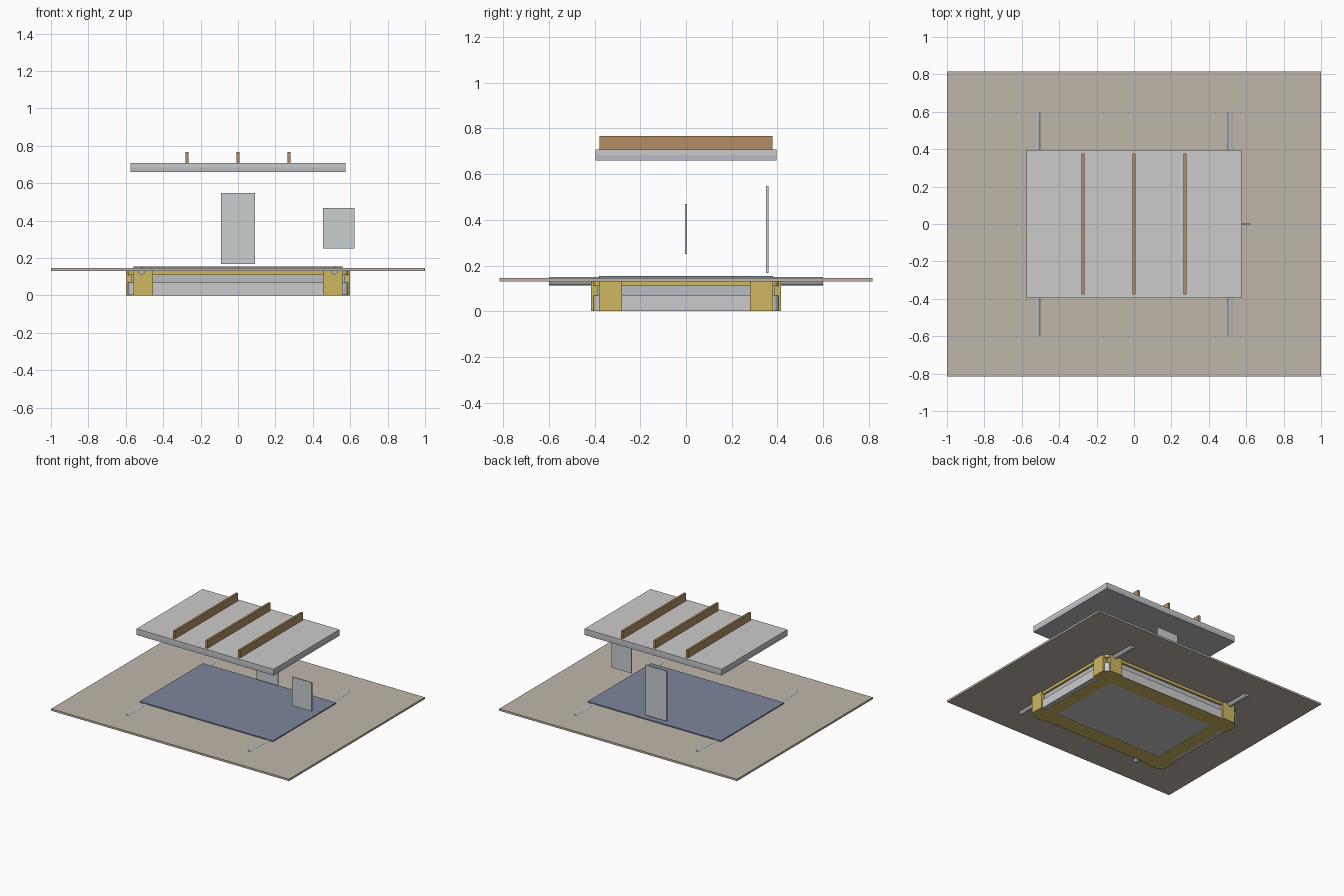
import bpy, bmesh
from math import pi

if "Cube" in bpy.data.objects:
    bpy.data.objects.remove(bpy.data.objects["Cube"])


def mat(name, r, g, b):
    m = bpy.data.materials.new(name)
    m.diffuse_color = (r, g, b, 1)
    m.use_nodes = True
    m.node_tree.nodes["Principled BSDF"].inputs["Base Color"].default_value = m.diffuse_color
    return m


TAN = mat("tan", 0.52, 0.47, 0.40)
YELLOW = mat("ochre", 0.62, 0.48, 0.12)
GREY = mat("grey", 0.60, 0.60, 0.62)
SLATE = mat("slate", 0.48, 0.51, 0.54)
NAVY = mat("navy", 0.20, 0.24, 0.33)
BROWN = mat("brown", 0.45, 0.27, 0.12)
GLASS = mat("pale_grey", 0.58, 0.62, 0.63)


def box(name, x0, x1, y0, y1, z0, z1, material, round_corner=0):
    bm = bmesh.new()
    bmesh.ops.create_cube(bm, size=1)
    for v in bm.verts:
        v.co.x = x1 if v.co.x > 0 else x0
        v.co.y = y1 if v.co.y > 0 else y0
        v.co.z = z1 if v.co.z > 0 else z0
    if round_corner:
        uprights = [e for e in bm.edges if abs(e.verts[0].co.z - e.verts[1].co.z) > 1e-4]
        bmesh.ops.bevel(bm, geom=uprights, offset=round_corner, segments=4,
                        profile=0.5, affect='EDGES')
    me = bpy.data.meshes.new(name)
    bm.to_mesh(me)
    bm.free()
    me.materials.append(material)
    ob = bpy.data.objects.new(name, me)
    bpy.context.collection.objects.link(ob)
    return ob


def slab(name, hx, hy, z0, z1, material, r=0):
    return box(name, -hx, hx, -hy, hy, z0, z1, material, r)


# ground-level deck, body layers and dark top panel
slab("deck", 1.0, 0.815, 0.131, 0.146, TAN)
slab("body_lower", 0.588, 0.405, 0.001, 0.068, GREY, 0.03)
slab("body_upper", 0.573, 0.39, 0.068, 0.11, SLATE)
slab("body_top_rim", 0.588, 0.405, 0.11, 0.131, YELLOW, 0.03)
slab("top_panel", 0.56, 0.38, 0.146, 0.154, NAVY)

# corner brackets: one front plate and one side plate at each corner
for sx, side in ((-1, "left"), (1, "right")):
    for sy, end in ((-1, "front"), (1, "back")):
        def span(s, a, b):
            return sorted((s * a, s * b))
        box(f"bracket_face_{end}_{side}", *span(sx, 0.455, 0.56),
            *span(sy, 0.36, 0.415), 0, 0.131, YELLOW)
        box(f"bracket_side_{end}_{side}", *span(sx, 0.545, 0.6),
            *span(sy, 0.28, 0.38), 0, 0.131, YELLOW)

# flat ring strips under the body
for s, n in ((-1, "a"), (1, "b")):
    ya, yb = sorted((s * 0.28, s * 0.40))
    box(f"base_strip_long_{n}", -0.555, 0.555, ya, yb, 0, 0.004, YELLOW)
    xa, xb = sorted((s * 0.455, s * 0.555))
    box(f"base_strip_short_{n}", xa, xb, -0.28, 0.28, 0, 0.004, YELLOW)

# round rails running front to back through the deck
for x, n in ((-0.515, "left"), (0.515, "right")):
    bpy.ops.mesh.primitive_cylinder_add(vertices=24, radius=0.019, depth=1.2,
                                        location=(x, 0, 0.131), rotation=(pi / 2, 0, 0))
    ob = bpy.context.object
    ob.name = f"rail_{n}"
    ob.data.materials.append(SLATE)
    bpy.ops.object.shade_smooth_by_angle()

# raised lid with three ribs
slab("lid_bottom", 0.576, 0.396, 0.66, 0.684, SLATE)
slab("lid_top", 0.576, 0.396, 0.684, 0.707, GREY)
for i, x in enumerate((-0.273, 0, 0.273)):
    box(f"lid_rib_{i + 1}", x - 0.008, x + 0.008, -0.378, 0.378, 0.707, 0.766, BROWN)

# floating thin plates
box("back_plate", -0.09, 0.09, 0.35, 0.36, 0.168, 0.548, GLASS)
box("side_plate", 0.455, 0.622, -0.004, 0.004, 0.25, 0.468, GLASS)
